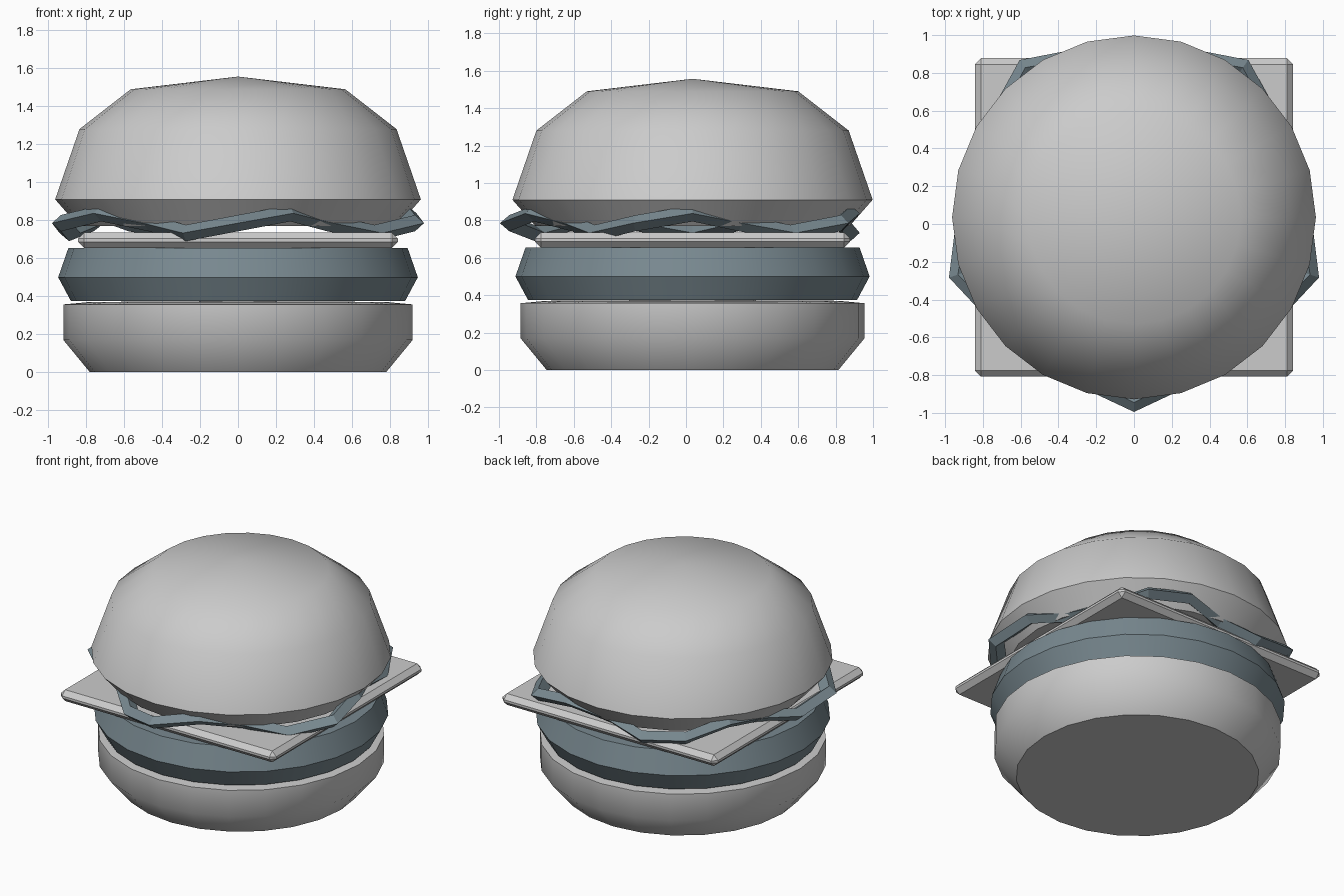
import bpy, bmesh, math

if "Cube" in bpy.data.objects:
    bpy.data.objects.remove(bpy.data.objects["Cube"])

CY = 0.035  # shared stack centre in y


def finish(name, bm, colour=None, smooth=None):
    bmesh.ops.recalc_face_normals(bm, faces=bm.faces[:])
    me = bpy.data.meshes.new(name)
    bm.to_mesh(me)
    bm.free()
    ob = bpy.data.objects.new(name, me)
    bpy.context.collection.objects.link(ob)
    ob.location.y = CY
    if colour:
        mat = bpy.data.materials.new(name + "_colour")
        mat.diffuse_color = colour
        mat.use_nodes = True
        mat.node_tree.nodes["Principled BSDF"].inputs["Base Color"].default_value = mat.diffuse_color
        me.materials.append(mat)
    if smooth:
        bpy.ops.object.select_all(action='DESELECT')
        ob.select_set(True)
        bpy.context.view_layer.objects.active = ob
        bpy.ops.object.shade_smooth_by_angle(angle=math.radians(smooth))
    return ob


def bridge(bm, a, b):
    n = len(a)
    for i in range(n):
        j = (i + 1) % n
        bm.faces.new((a[i], a[j], b[j], b[i]))


def lathe(name, profile, apex=None, colour=None, sides=24):
    """Revolve (radius, z) points, flat base, flat or peaked top."""
    bm = bmesh.new()
    rings = [[bm.verts.new((r * math.cos(math.tau * i / sides),
                            r * math.sin(math.tau * i / sides), z))
              for i in range(sides)] for r, z in profile]
    for a, b in zip(rings, rings[1:]):
        bridge(bm, a, b)
    bm.faces.new(rings[0])
    if apex is None:
        bm.faces.new(rings[-1])
    else:
        tip = bm.verts.new((0, 0, apex))
        for i in range(sides):
            bm.faces.new((rings[-1][i], rings[-1][(i + 1) % sides], tip))
    return finish(name, bm, colour, 42)


SLATE = (0.19, 0.25, 0.28, 1)

# Buns and patty
lathe("bottom_bun", [(0.78, 0), (0.92, 0.17), (0.92, 0.357), (0.78, 0.37)], 0.375)
lathe("patty", [(0.88, 0.375), (0.947, 0.50), (0.893, 0.655)], None, SLATE)
lathe("top_bun", [(0.84, 0.77), (0.963, 0.91), (0.835, 1.28), (0.565, 1.49)], 1.557)

# Cheese slice: thin square slab with bevelled edges
bm = bmesh.new()
bmesh.ops.create_cube(bm, size=1)
bmesh.ops.scale(bm, vec=(1.685, 1.685, 0.08), verts=bm.verts)
bmesh.ops.translate(bm, vec=(0, 0, 0.695), verts=bm.verts)
bmesh.ops.bevel(bm, geom=bm.edges[:], offset=0.032, segments=1,
                profile=0.5, affect='EDGES')
finish("cheese_slice", bm)

# Lettuce: five-wave ring with a diamond cross-section
bm = bmesh.new()
section = [(0, 0), (-0.05, 0.043), (-0.11, 0), (-0.05, -0.043)]
rings = []
for i in range(20):
    t = math.tau * i / 20
    a = t - math.pi / 2
    r = 0.94 + 0.09 * math.cos(5 * t)
    z = 0.785 + 0.052 * math.sin(5 * t)
    rings.append([bm.verts.new(((r + dr) * math.cos(a), (r + dr) * math.sin(a), z + dz))
                  for dr, dz in section])
for i in range(20):
    bridge(bm, rings[i], rings[(i + 1) % 20])
finish("lettuce", bm, SLATE)
